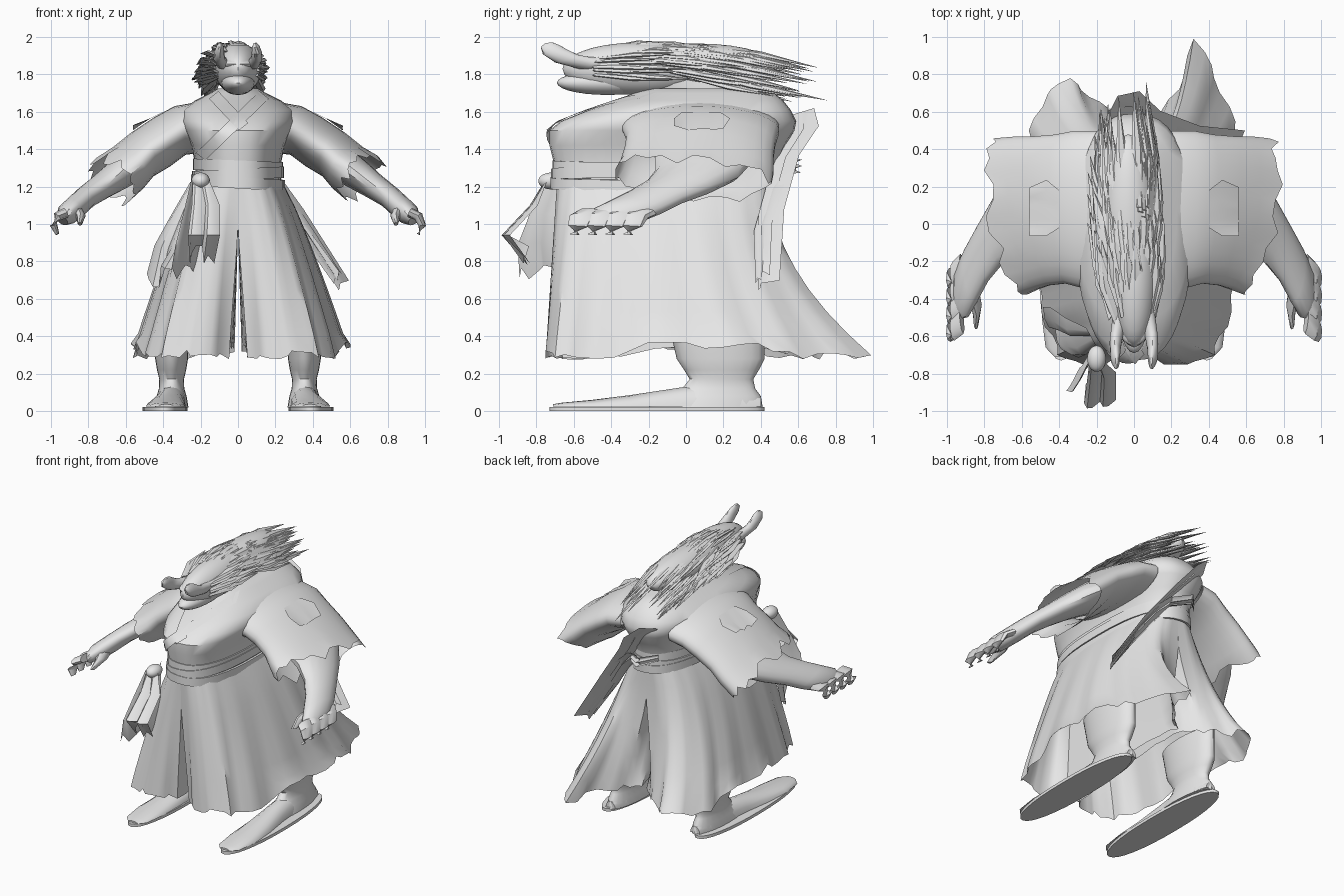
import bpy, bmesh, math, random
from math import sin, cos, pi, radians
from mathutils import Vector as V
from mathutils.bvhtree import BVHTree

random.seed(4)
STRETCH = 2.7  # the figure is stretched front to back
if "Cube" in bpy.data.objects:
    bpy.data.objects.remove(bpy.data.objects["Cube"])

gray = bpy.data.materials.new("plain gray")
gray.use_nodes = True
gray.diffuse_color = (0.8, 0.8, 0.8, 1)
gray.node_tree.nodes["Principled BSDF"].inputs["Base Color"].default_value = gray.diffuse_color


def finish(name, bm, angle=40):
    bmesh.ops.recalc_face_normals(bm, faces=bm.faces)
    mesh = bpy.data.meshes.new(name)
    bm.to_mesh(mesh)
    bm.free()
    mesh.materials.append(gray)
    ob = bpy.data.objects.new(name, mesh)
    bpy.context.collection.objects.link(ob)
    bpy.ops.object.select_all(action="DESELECT")
    ob.select_set(True)
    bpy.context.view_layer.objects.active = ob
    bpy.ops.object.shade_smooth_by_angle(angle=radians(angle))
    return ob


def add_loft(bm, rings, caps=(True, True), closed=True):
    rows = [[bm.verts.new(p) for p in ring] for ring in rings]
    n = len(rows[0])
    for a, b in zip(rows, rows[1:]):
        for i in range(n if closed else n - 1):
            j = (i + 1) % n
            bm.faces.new((a[i], a[j], b[j], b[i]))
    for row, cap in zip((rows[0], rows[-1]), caps):
        if cap and closed:
            bm.faces.new(row)


def add_tube(bm, path, radii, sides=10, flat=1):
    """Tube in unstretched space, then stretched along y; flat thins one axis."""
    pts = [V((p[0], p[1] / STRETCH, p[2])) for p in path]
    rings = []
    for i, p in enumerate(pts):
        d = (pts[min(i + 1, len(pts) - 1)] - pts[max(i - 1, 0)]).normalized()
        u = d.cross(V((0.3, 0.2, 1))).normalized()
        w = d.cross(u) * flat
        ring = [p + radii[i] * (cos(2 * pi * k / sides) * u + sin(2 * pi * k / sides) * w)
                for k in range(sides)]
        rings.append([V((q.x, q.y * STRETCH, q.z)) for q in ring])
    add_loft(bm, rings)


def oval(cx, hx, y0, y1, z, n=36, e=0.8):
    """Flat superellipse ring."""
    out = []
    for k in range(n):
        c, s = cos(2 * pi * k / n), sin(2 * pi * k / n)
        out.append(V((cx + hx * math.copysign(abs(c) ** e, c),
                      (y0 + y1) / 2 + (y1 - y0) / 2 * math.copysign(abs(s) ** e, s), z)))
    return out


def ball(name, centre, size):
    bm = bmesh.new()
    bmesh.ops.create_uvsphere(bm, u_segments=24, v_segments=14, radius=1)
    bmesh.ops.scale(bm, vec=size, verts=bm.verts)
    bmesh.ops.translate(bm, vec=centre, verts=bm.verts)
    return finish(name, bm)


def ribbon(name, path, across, widths, ragged=0.03, fold=0.02):
    """Cloth strip with a slight fold and a torn end."""
    bm = bmesh.new()
    across = V(across)
    rows = []
    for i, (p, w) in enumerate(zip(path, widths)):
        row = []
        for k in range(7):
            q = V(p) + across * w * (k / 6 - 0.5)
            q += V((fold * .4, fold, 0)) * cos(k * 2.1) * min(i, 1)
            if i == len(path) - 1:
                q.z += random.uniform(-ragged, ragged)
            row.append(q)
        rows.append(row)
    add_loft(bm, rows, closed=False)
    return finish(name, bm)


# robe body
bm = bmesh.new()
body = [(.235, -.69, .47, 1.18), (.225, -.70, .48, 1.3), (.25, -.73, .53, 1.42),
        (.29, -.73, .58, 1.5), (.31, -.67, .59, 1.55), (.30, -.52, .56, 1.61),
        (.23, -.38, .52, 1.66), (.15, -.28, .47, 1.70), (.11, -.22, .42, 1.725)]
add_loft(bm, [oval(0, *r) for r in body])
tree = BVHTree.FromBMesh(bm)
finish("robe_body", bm)

# crossed lapels laid on the chest
for name, a, b in (("right_lapel", (-.13, 1.69), (.03, 1.52)), ("left_lapel", (.14, 1.69), (-.2, 1.36))):
    bm = bmesh.new()
    rows = []
    for i in range(13):
        t = i / 12
        x, z = a[0] + (b[0] - a[0]) * t, a[1] + (b[1] - a[1]) * t
        row = []
        for k in (-1, 0, 1):
            px, pz = x + k * .025 * (1 if b[0] < a[0] else -1), z - k * .02
            hit = tree.ray_cast(V((px, -3, pz)), V((0, 1, 0)))[0]
            row.append(V((px, (hit.y if hit else -.3) - .02, pz)))
        rows.append(row)
    add_loft(bm, rows, closed=False)
    finish(name, bm)

# sash in three wound layers
for i, (z0, z1, g) in enumerate(((1.19, 1.25, .01), (1.235, 1.295, .006), (1.28, 1.34, .0))):
    bm = bmesh.new()
    tilt = (-.012, .01, -.008)[i]
    rings = [oval(0, .235 + g + o, -.71 - g - o, .49 + g + o, z)
             for z, o in ((z0, -.01), (z0, .005), (z1, .005), (z1, -.01))]
    add_loft(bm, [[p + V((0, 0, tilt * p.x / .2)) for p in r] for r in rings], (False, False))
    finish(f"sash_wrap_{i + 1}", bm)


# wide trouser legs, each a cone from waist to ragged hem
front_hem = [(.05, -.66), (.17, -.75), (.3, -.75), (.42, -.7), (.49, -.55), (.55, -.3), (.59, 0), (.59, .3)]
left_back = [(.53, .55), (.44, .78), (.33, .99), (.23, .72), (.13, .56), (.02, .5), (.03, .2), (.05, -.35)]
right_back = [(.58, .5), (.5, .69), (.37, .78), (.24, .68), (.13, .6), (.02, .5), (.03, .2), (.05, -.35)]
waist = [(0, -.69), (.06, -.69), (.12, -.67), (.17, -.6), (.21, -.45), (.235, -.25), (.24, -.1),
         (.235, .1), (.21, .28), (.17, .4), (.12, .45), (.06, .47), (0, .47), (0, .3), (0, 0), (0, -.35)]


def refine(ring, m=3):
    return [V(a).lerp(V(b), k / m) for a, b in zip(ring, ring[1:] + ring[:1]) for k in range(m)]


for side, s, back in (("left", 1, left_back), ("right", -1, right_back)):
    bm = bmesh.new()
    rows = []
    for i in range(9):
        t = i / 8
        z = 1.22 - t * .92
        row = []
        for k, (a, b) in enumerate(zip(refine(waist), refine(front_hem + back))):
            inner = a.x < .01
            tx = t ** .85 if not inner else max(0, (t - .28) / .72)
            ty = t ** 2 if b.y > 0 else t
            q = a + V(((b.x - a.x) * tx, (b.y - a.y) * ty))
            pleat = .012 * t * (1 if k % 4 < 2 else -1)
            zz = z
            if i == 8:
                zz += random.uniform(-.025, .025) + (.05 if -.3 < b.y < .4 else 0)
            row.append(V((s * (q.x + pleat * (not inner)) * (.95 if s < 0 else 1), q.y, zz)))
        rows.append(row)
    add_loft(bm, rows, (False, False))
    finish(f"{side}_trouser_leg", bm, 50)

for side, s in (("left", 1), ("right", -1)):
    # wrapped shin and foot
    bm = bmesh.new()
    shin = [(.09, -.1, .42, .5), (.088, -.05, .42, .28), (.078, -.01, .39, .22), (.066, .02, .36, .17),
            (.068, -.02, .37, .12), (.08, -.1, .4, .08), (.09, -.2, .41, .02)]
    add_loft(bm, [oval(s * .355, hx, a, b, z, 24, 1) for hx, a, b, z in shin])
    finish(f"{side}_shin", bm)
    bm = bmesh.new()
    foot = [(.385, -.71, .04, .012), (.388, -.66, .085, .02), (.388, -.5, .105, .035), (.38, -.3, .1, .06),
            (.365, -.1, .085, .09), (.355, .1, .08, .12), (.355, .3, .07, .1), (.355, .4, .04, .05)]
    add_loft(bm, [[V((s * x + w * cos(k * pi / 8), y, .025 + h * max(0, sin(k * pi / 8))))
                   for k in range(16)] for x, y, w, h in foot])
    finish(f"{side}_foot", bm)
    # sandal sole
    bm = bmesh.new()
    add_loft(bm, [oval(s * .39, .12, -.73, .42, z, 32, .9) for z in (0, .022)])
    finish(f"{side}_sandal", bm)

    # sleeve with torn cuff, cut back toward the front: top point, bottom point, depth range
    bm = bmesh.new()
    cuffs = [(.20, 1.655, .2, 1.38, -.36, .5), (.34, 1.63, .28, 1.37, -.34, .5), (.45, 1.57, .36, 1.31, -.32, .48),
             (.57, 1.49, .46, 1.25, -.33, .47), (.67, 1.41, .52, 1.18, -.35, .47), (.77, 1.34, .59, 1.12, -.38, .46)]
    rows = []
    for i, (tx, tz, bx, bz, y0, y1) in enumerate(cuffs):
        row = []
        for k in range(30):
            c, d = cos(k * pi / 15), sin(k * pi / 15)
            tear = random.uniform(-.03, .03) if i == 5 else 0
            skew = i * .02 * d if d < 0 else i * .008 * d
            row.append(V((s * ((tx + bx) / 2 + c * (tx - bx) / 2 + tear + skew),
                          (y0 + y1) / 2 + d * (y1 - y0) / 2,
                          (tz + bz) / 2 + c * (tz - bz) / 2 - tear - skew * .5)))
        rows.append(row)
    add_loft(bm, rows, (False, False))
    finish(f"{side}_sleeve", bm)
    # torn shoulder flap
    ribbon(f"{side}_shoulder_flap", [(s * .4, .08, 1.6), (s * .47, .08, 1.565), (s * .56, .06, 1.515)],
           (0, 1, 0), (.2, .3, .26), .015, .006)

    # arm, broad hand and fingers
    bm = bmesh.new()
    add_tube(bm, [(s * x, y, z) for x, y, z in ((.34, .1, 1.46), (.5, .1, 1.36), (.63, .06, 1.27), (.73, -.04, 1.2),
                                                (.81, -.16, 1.145), (.87, -.27, 1.09), (.915, -.36, 1.05),
                                                (.94, -.43, 1.02))],
             (.11, .1, .085, .07, .062, .062, .06, .035), 16)
    finish(f"{side}_arm", bm)
    bm = bmesh.new()
    for k in range(4):
        y = -.26 - k * .095
        add_tube(bm, [(s * .92, y + .03, 1.06), (s * .965, y - .01, 1.04), (s * .985, y - .03, .99), (s * .965, y - .05, .945)],
                 (.028, .026, .021, .01), 8)
    add_tube(bm, [(s * .87, -.33, 1.08), (s * .84, -.44, 1.04), (s * .845, -.54, 1.0)], (.035, .027, .012), 8)
    finish(f"{side}_fingers", bm)

# neck, head, jaw and brow
bm = bmesh.new()
add_tube(bm, [(0, .1, 1.6), (0, 0, 1.72), (0, -.12, 1.8)], (.085, .08, .085), 16)
finish("neck", bm)
ball("head", (0, -.26, 1.83), (.125, .4, .14))
ball("jaw", (0, -.42, 1.755), (.09, .27, .065))
ball("brow", (0, -.5, 1.855), (.1, .15, .035))
for side, s in (("left", 1), ("right", -1)):
    bm = bmesh.new()
    add_tube(bm, [(s * x, y, z) for x, y, z in ((.06, -.4, 1.86), (.085, -.54, 1.86), (.1, -.64, 1.885),
                                                (.1, -.7, 1.92), (.095, -.725, 1.95), (.092, -.73, 1.968))],
             (.034, .034, .031, .027, .02, .008), 12)
    finish(f"{side}_horn", bm)

# swept-back mane of flat pointed locks
ball("hair_mass", (-.03, .06, 1.845), (.14, .42, .12))
bm = bmesh.new()
for i in range(120):
    a = random.uniform(-.45, pi + .45)
    u = random.random()
    root = V((.11 * cos(a) - .01, -.5 + .6 * u, 1.83 + (.09 + .04 * min(1, 3 * u)) * sin(a)))
    end_y = min(root.y + random.uniform(.28, .5) + .18 * u, .78)
    spread = .2 * (1 - max(0, end_y - .3)) * random.uniform(.75, 1.05)
    droop = .15 * max(0, end_y + .05)
    tip = V((-.045 + spread * cos(a), end_y, 1.82 + .15 * sin(a) - droop * 1.1))
    tip.z = min(tip.z, 1.98)
    mid = root.lerp(tip, .5) + V((.015 * cos(a), 0, .015 * sin(a)))
    add_tube(bm, [root, mid, tip], (.02, .03, .001), 6, .4)
finish("hair_locks", bm, 25)

# knotted sash ends hanging over the right hip
ball("sash_knot", (-.2, -.72, 1.23), (.05, .07, .045))
ribbon("sash_tail_front", [(-.2, -.74, 1.25), (-.18, -.82, 1.1), (-.19, -.97, .94), (-.2, -.86, .84)],
       (1, .1, 0), (.08, .15, .17, .13), .06)
ribbon("sash_tail_middle", [(-.22, -.7, 1.24), (-.25, -.77, 1.05), (-.27, -.8, .9), (-.3, -.79, .73)],
       (.6, 1, .1), (.1, .18, .24, .24), .05)
ribbon("sash_tail_hip", [(-.23, -.6, 1.22), (-.32, -.62, 1.02), (-.38, -.6, .87), (-.43, -.58, .72)],
       (-.5, .9, .1), (.1, .22, .3, .26), .06)

# long strip slung diagonally across the back
ribbon("back_strip_wide", [(-.12, .62, 1.6), (-.02, .61, 1.5), (.1, .52, 1.35), (.31, .44, 1.06), (.56, .43, .68)],
       (.5, 1, .3), (.13, .16, .13, .13, .1), .03)
ribbon("back_strip_narrow", [(.08, .5, 1.3), (.2, .46, 1.18), (.34, .4, .98), (.53, .4, .72)],
       (.6, .8, .5), (.1, .11, .1, .07), .03)
ribbon("back_bow", [(-.12, .5, 1.33), (-.02, .6, 1.31), (.1, .5, 1.29)], (0, .1, 1), (.05, .07, .05), .01)
